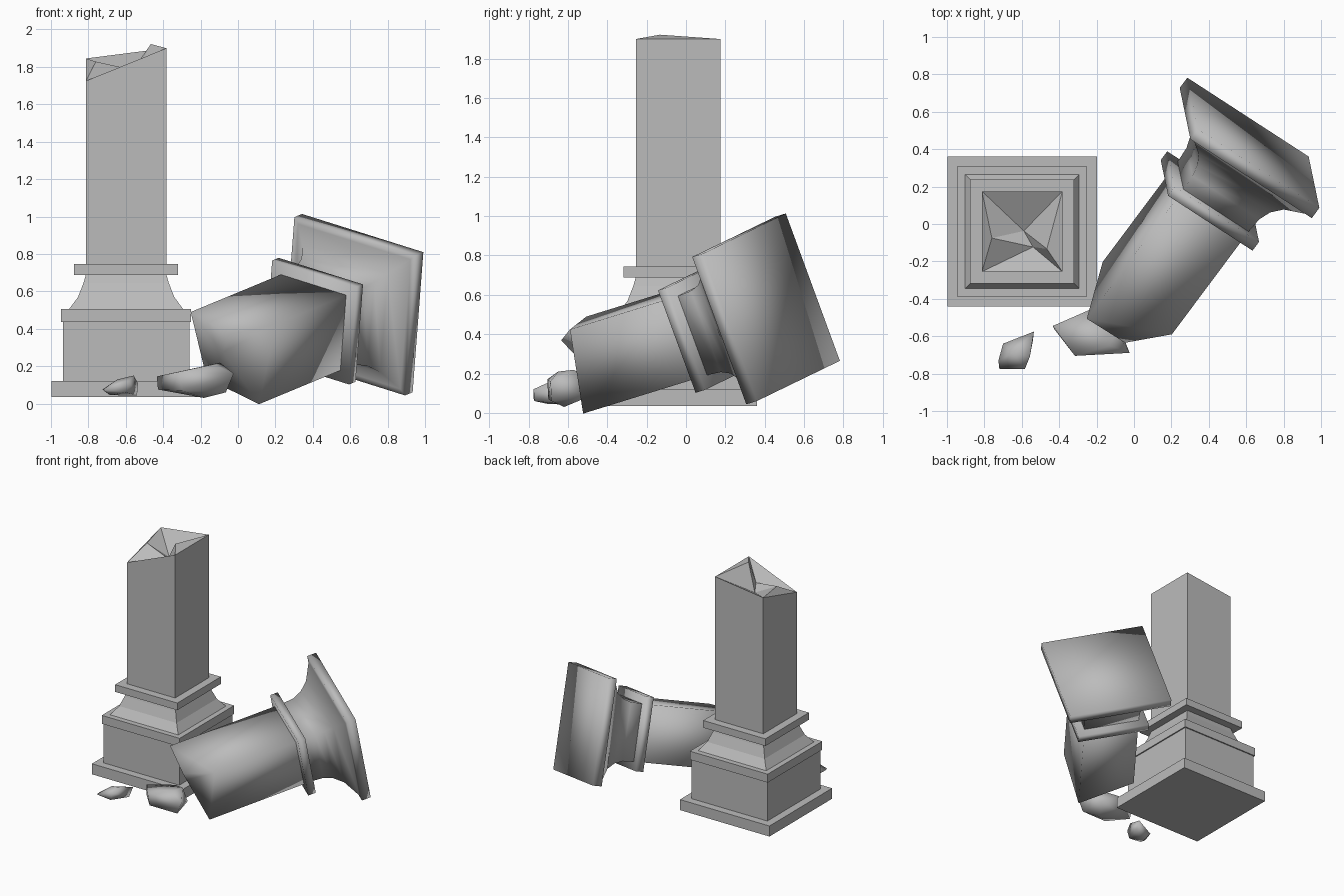
import bpy, bmesh
from mathutils import Matrix, Vector

if "Cube" in bpy.data.objects:
    bpy.data.objects.remove(bpy.data.objects["Cube"], do_unlink=True)

stone = bpy.data.materials.new("grey_stone")
stone.use_nodes = True
GREY = (0.5, 0.5, 0.5, 1)
stone.diffuse_color = GREY
stone.node_tree.nodes["Principled BSDF"].inputs["Base Color"].default_value = GREY


def finish(bm, name, smooth):
    bmesh.ops.recalc_face_normals(bm, faces=bm.faces)
    mesh = bpy.data.meshes.new(name)
    bm.to_mesh(mesh)
    bm.free()
    mesh.materials.append(stone)
    for p in mesh.polygons:
        p.use_smooth = smooth
    ob = bpy.data.objects.new(name, mesh)
    bpy.context.collection.objects.link(ob)
    return ob


def square_loft(name, profile, frame, smooth=False, rim=None, inner=(), tris=()):
    """Stack square rings (half width, height); a broken end has a tilted rim
    and a few inner points joined by triangles."""
    bm = bmesh.new()
    rings = []
    for h, z in profile:
        rings.append([bm.verts.new((sx * h, sy * h, z))
                      for sx, sy in ((-1, -1), (1, -1), (1, 1), (-1, 1))])
    for a, b in zip(rings, rings[1:]):
        for i in range(4):
            j = (i + 1) % 4
            bm.faces.new((a[i], a[j], b[j], b[i]))
    bm.faces.new(rings[0])
    if rim:
        for v, z in zip(rings[-1], rim):
            v.co.z = z
        pts = rings[-1] + [bm.verts.new(p) for p in inner]
        for t in tris:
            bm.faces.new([pts[i] for i in t])
    else:
        bm.faces.new(rings[-1])
    bm.transform(frame)
    return finish(bm, name, smooth)


def rock(name, points):
    bm = bmesh.new()
    for p in points:
        bm.verts.new(p)
    res = bmesh.ops.convex_hull(bm, input=bm.verts)
    loose = [v for v in bm.verts if not v.link_faces]
    bmesh.ops.delete(bm, geom=loose, context='VERTS')
    return finish(bm, name, True)


# Standing pillar: stepped pedestal, flared foot, collar and broken shaft
stand = Matrix.Translation((-0.598, -0.04, 0))
square_loft("pedestal_plinth", [(0.4, 0.035), (0.4, 0.12)], stand)
square_loft("pedestal_block", [(0.338, 0.12), (0.338, 0.437)], stand)
square_loft("pedestal_slab", [(0.348, 0.437), (0.348, 0.505)], stand)
square_loft("flared_foot", [(0.305, 0.505), (0.257, 0.57), (0.228, 0.645), (0.215, 0.69)], stand)
square_loft("shaft_collar", [(0.278, 0.687), (0.278, 0.745)], stand)
square_loft("standing_shaft", [(0.215, 0.745), (0.215, 1.8)], stand,
            rim=(1.725, 1.9, 1.9, 1.845),
            inner=((-0.162, -0.035, 1.828), (0.009, 0.003, 1.745),
                   (0.058, -0.083, 1.78), (0.132, -0.093, 1.922)),
            tris=((0, 1, 6), (6, 1, 7), (1, 2, 7), (7, 2, 5), (2, 3, 5),
                  (3, 4, 5), (3, 0, 4), (0, 6, 4), (4, 6, 5), (6, 7, 5)))

# Fallen top: local z runs along the shaft, zero at the outer face of the capital
u = Vector((0.81, -0.526, -0.255)).normalized()
n = u.cross(Vector((-0.065, 0.34, -0.94))).normalized()
v = n.cross(u)
fallen = Matrix((u, v, n)).transposed().to_4x4()
fallen.translation = (0.638, 0.434, 0.537)

square_loft("fallen_capital",
            [(0.215, -0.37), (0.22, -0.28), (0.24, -0.21), (0.28, -0.145),
             (0.37, -0.075), (0.4, -0.07), (0.4, 0)], fallen, smooth=True)
square_loft("fallen_collar", [(0.278, -0.43), (0.278, -0.37)], fallen, smooth=True)
square_loft("fallen_shaft", [(0.215, -0.4), (0.215, -1.1)], fallen, smooth=True,
            rim=(-1.26, -1.076, -1.18, -1.06),
            inner=((0.05, -0.16, -1.27), (0, -0.04, -1.24)),
            tris=((0, 1, 4), (1, 5, 4), (0, 4, 5), (1, 2, 5), (2, 3, 5), (3, 0, 5)))

# Loose rubble
rock("large_rubble", [
    (-0.434, -0.545, 0.145), (-0.428, -0.56, 0.075), (-0.316, -0.705, 0.17),
    (-0.3, -0.7, 0.07), (-0.065, -0.683, 0.06), (-0.023, -0.689, 0.16),
    (-0.096, -0.57, 0.219), (-0.24, -0.46, 0.16), (-0.182, -0.62, 0.03),
    (-0.13, -0.65, 0.21), (-0.1, -0.5, 0.08)])
rock("small_rubble", [
    (-0.725, -0.73, 0.075), (-0.7, -0.64, 0.08), (-0.535, -0.575, 0.107),
    (-0.557, -0.71, 0.15), (-0.583, -0.775, 0.12), (-0.72, -0.775, 0.075),
    (-0.685, -0.7, 0.045), (-0.54, -0.62, 0.043), (-0.647, -0.69, 0.128),
    (-0.6, -0.77, 0.06)])
